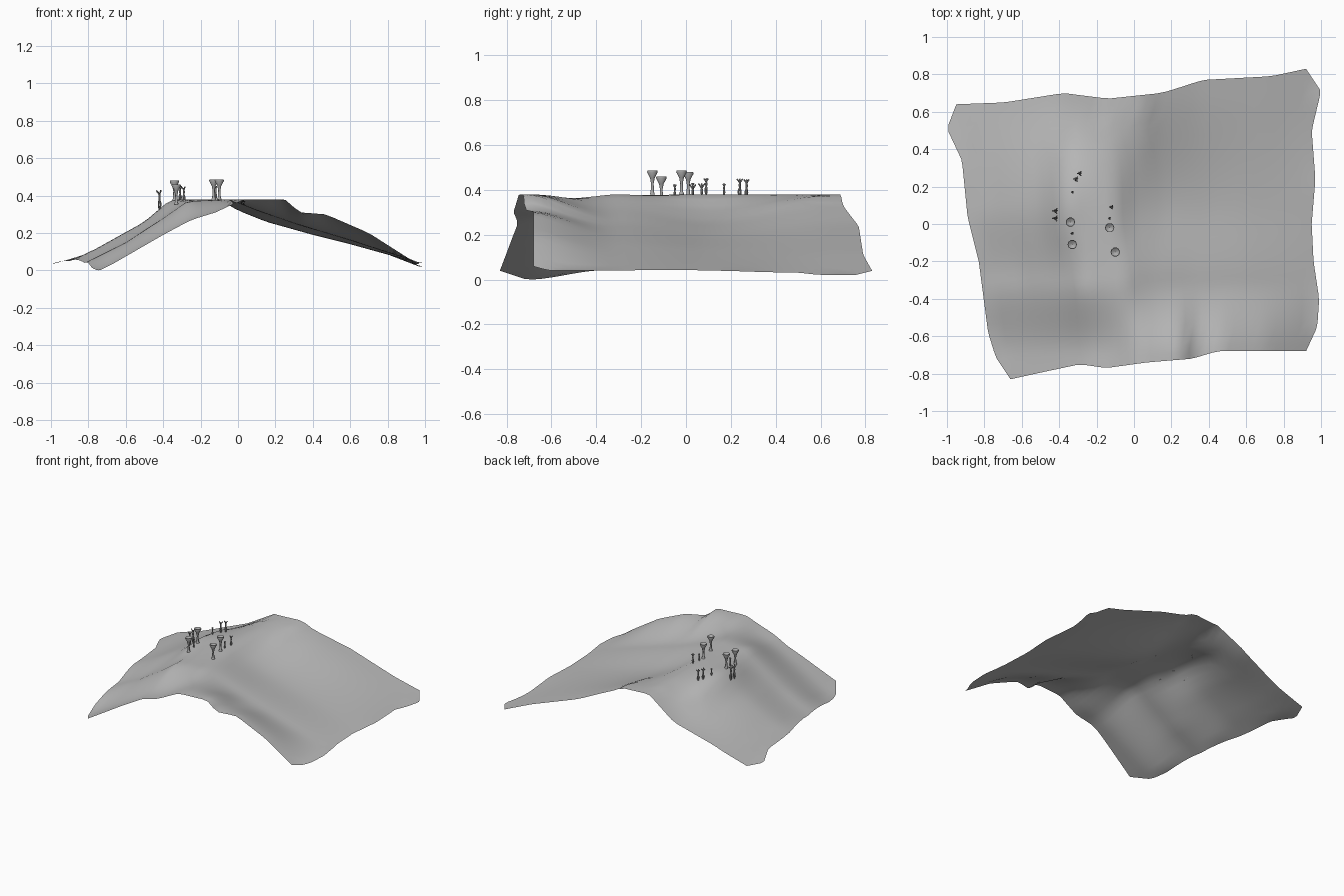
import bpy, math
from mathutils import Vector

cube = bpy.data.objects.get("Cube")
if cube:
    bpy.data.objects.remove(cube)


def material(name, value):
    mat = bpy.data.materials.new(name)
    mat.use_nodes = True
    color = (value, value, value, 1)
    mat.diffuse_color = color
    mat.node_tree.nodes["Principled BSDF"].inputs["Base Color"].default_value = color
    return mat


stone = material("light grey", 0.5)
plant = material("plant grey", 0.4)


def add_mesh(name, verts, faces, mat, angle):
    mesh = bpy.data.meshes.new(name)
    mesh.from_pydata(verts, [], faces)
    mesh.materials.append(mat)
    obj = bpy.data.objects.new(name, mesh)
    bpy.context.collection.objects.link(obj)
    bpy.ops.object.select_all(action="DESELECT")
    obj.select_set(True)
    bpy.context.view_layer.objects.active = obj
    bpy.ops.object.shade_smooth_by_angle(angle=math.radians(angle))
    return obj


def lerp(a, b, t):
    return a + (b - a) * t


def sample(table, key):
    """Piecewise linear lookup, clamped at both ends."""
    if key <= table[0][0]:
        return table[0][1]
    for (a, va), (b, vb) in zip(table, table[1:]):
        if key <= b:
            return lerp(va, vb, (key - a) / (b - a))
    return table[-1][1]


# Ragged outline of the hill, each side as (position along side, offset)
left_side = [(-.83, -.66), (-.71, -.74), (-.58, -.78), (-.2, -.83),
             (.04, -.89), (.34, -.92), (.51, -1), (.64, -.95)]
right_side = [(-.68, .92), (-.55, .98), (-.4, .99), (-.2, .96), (0, .95),
              (.24, .97), (.5, .95), (.71, 1), (.83, .92)]
front_side = [(-.66, -.83), (-.25, -.75), (-.12, -.77), (.1, -.74),
              (.34, -.72), (.47, -.68), (.92, -.68)]
back_side = [(-.95, .64), (-.7, .65), (-.4, .7), (-.17, .67), (.1, .7),
             (.34, .77), (.71, .79), (.92, .83)]

# Cross-sections of the ridge from front to back: (y, [(x, height)])
sections = [
    (-.7, [(-.74, 0), (-.66, .04), (-.4, .19), (-.25, .27), (-.12, .31),
           (.03, .38), (.25, .38), (.33, .31), (.47, .3), (.7, .2), (.95, .04)]),
    (-.3, [(-.82, .04), (-.6, .15), (-.4, .28), (-.27, .37), (-.05, .38),
           (.1, .32), (.3, .25), (.6, .16), (.97, .04)]),
    (.1, [(-.9, .05), (-.77, .11), (-.5, .26), (-.36, .38), (-.1, .38),
          (0, .32), (.15, .26), (.4, .19), (.6, .14), (.96, .04)]),
    (.7, [(-1, .03), (-.77, .1), (-.4, .24), (-.17, .38), (.05, .38),
          (.1, .35), (.34, .25), (.71, .12), (.97, .02)]),
]


def height(x, y):
    y = min(max(y, sections[0][0]), sections[-1][0])
    for (ya, low), (yb, high) in zip(sections, sections[1:]):
        if y <= yb:
            t = (y - ya) / (yb - ya)
            return lerp(sample(low, x), sample(high, x), t * t * (3 - 2 * t))


# Hill: one open sheet fitted inside the outline
N = 40
verts, faces = [], []
for j in range(N + 1):
    t = j / N
    for i in range(N + 1):
        s = i / N
        guess = lerp(lerp(-.66, -.95, t), .92, s)
        y = lerp(sample(front_side, guess), sample(back_side, guess), t)
        x = lerp(sample(left_side, y), sample(right_side, y), s)
        verts.append((x, y, height(x, y)))
for j in range(N):
    for i in range(N):
        a = j * (N + 1) + i
        faces.append((a, a + 1, a + N + 2, a + N + 1))
add_mesh("hill", verts, faces, stone, 60)


def funnel(name, x, y, scale=1):
    """Slender stem flaring into a shallow cup."""
    profile = [(.013, 0), (.008, .012), (.006, .05), (.011, .075),
               (.025, .1), (.023, .108), (.012, .1), (0, .095)]
    sides, base = 10, height(x, y)
    pts, quads = [], []
    for r, z in profile:
        for k in range(sides):
            a = math.tau * k / sides
            pts.append((x + scale * r * math.cos(a), y + scale * r * math.sin(a),
                        base + scale * z))
    for row in range(len(profile) - 1):
        for k in range(sides):
            n = (k + 1) % sides
            quads.append((row * sides + k, row * sides + n,
                          (row + 1) * sides + n, (row + 1) * sides + k))
    add_mesh(name, pts, quads, plant, 50)


def sprig(name, x, y, tall, spread):
    """Three wavy shoots rising from one root."""
    curve = bpy.data.curves.new(name, "CURVE")
    curve.dimensions = "3D"
    curve.bevel_depth = .0035
    curve.bevel_resolution = 1
    curve.resolution_u = 4
    curve.materials.append(plant)
    for k in range(3):
        turn = math.tau * k / 3
        spline = curve.splines.new("NURBS")
        spline.points.add(5)
        spline.use_endpoint_u = True
        for i, p in enumerate(spline.points):
            h = i / 5
            r = spread * (0.4 + math.sin(h * 7)) * h ** 0.5
            p.co = (r * math.cos(turn + h), r * math.sin(turn + h), h * tall, 1)
    obj = bpy.data.objects.new(name, curve)
    obj.location = Vector((x, y, height(x, y)))
    bpy.context.collection.objects.link(obj)


# Funnel-shaped plants on the crest
for n, (x, y) in enumerate([(-.34, .01), (-.33, -.11), (-.13, -.02), (-.1, -.15)]):
    funnel(f"funnel_plant_{n}", x, y)

# Wavy sprigs, large and small
for n, (x, y, tall, spread) in enumerate([
        (-.42, .03, .1, .015), (-.42, .07, .1, .015), (-.31, .24, .08, .014),
        (-.29, .27, .08, .012), (-.12, .09, .07, .01), (-.33, -.05, .06, .006),
        (-.33, .17, .05, .005), (-.13, .03, .05, .005)]):
    sprig(f"sprig_{n}", x, y, tall, spread)
